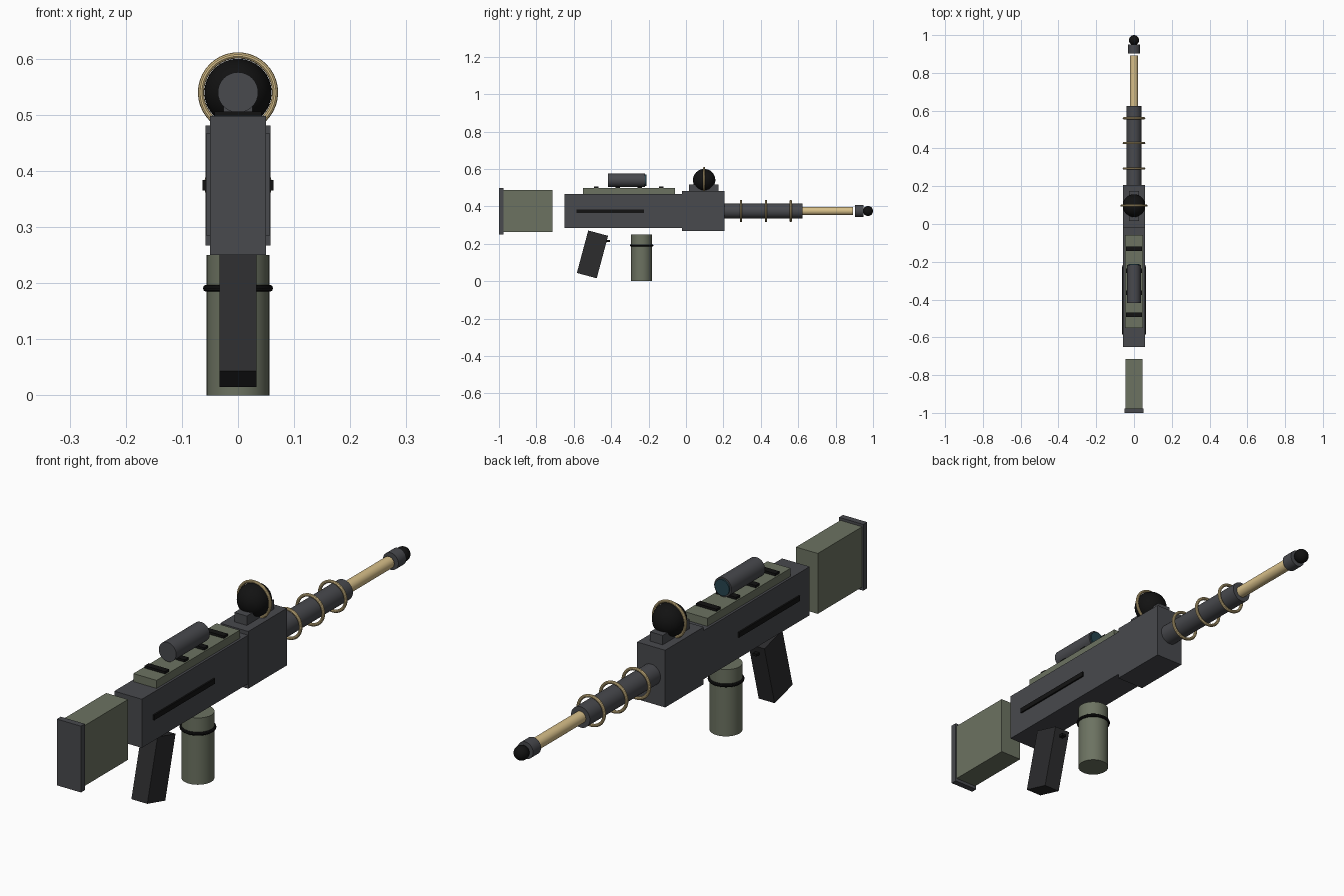
import bpy
from math import radians, pi

if "Cube" in bpy.data.objects:
    bpy.data.objects.remove(bpy.data.objects["Cube"])


def material(name, r, g, b):
    m = bpy.data.materials.new(name)
    m.diffuse_color = (r, g, b, 1)
    m.use_nodes = True
    m.node_tree.nodes["Principled BSDF"].inputs["Base Color"].default_value = m.diffuse_color
    return m


STEEL = material("dark_steel", 0.065, 0.067, 0.075)
GREEN = material("olive", 0.15, 0.17, 0.12)
GOLD = material("brass", 0.68, 0.52, 0.25)
BLACK = material("black", 0.006, 0.006, 0.006)
RUBBER = material("rubber", 0.025, 0.025, 0.027)
GLASS = material("lens_glass", 0.02, 0.06, 0.08)


def finish(name, mat, smooth=True):
    o = bpy.context.object
    o.name = name
    o.data.materials.append(mat)
    if smooth:
        bpy.ops.object.shade_smooth_by_angle(angle=radians(35))
    return o


def box(name, mat, x, y, z, tilt=0):
    """x, y, z are (min, max) pairs."""
    mid = [(a + b) / 2 for a, b in (x, y, z)]
    bpy.ops.mesh.primitive_cube_add(size=1, location=mid)
    o = bpy.context.object
    o.scale = [b - a for a, b in (x, y, z)]
    o.rotation_euler.x = tilt
    return finish(name, mat, False)


def rod(name, mat, y0, y1, z, r, sides=32):
    bpy.ops.mesh.primitive_cylinder_add(vertices=sides, radius=r, depth=y1 - y0,
                                        location=(0, (y0 + y1) / 2, z), rotation=(pi / 2, 0, 0))
    return finish(name, mat)


def ring(name, mat, y, z, R, r, upright=True):
    bpy.ops.mesh.primitive_torus_add(major_radius=R, minor_radius=r, major_segments=40, minor_segments=10,
                                     location=(0, y, z), rotation=(pi / 2 if upright else 0, 0, 0))
    return finish(name, mat)


def ball(name, mat, y, z, r):
    bpy.ops.mesh.primitive_uv_sphere_add(segments=32, ring_count=16, radius=r, location=(0, y, z))
    return finish(name, mat)


# Stock
box("stock", GREEN, (-.045, .045), (-.98, -.715), (.262, .488))
box("butt_plate", STEEL, (-.05, .05), (-1, -.977), (.25, .498))

# Receiver and front block
box("receiver", STEEL, (-.057, .057), (-.65, -.02), (.285, .467))
box("front_block", STEEL, (-.058, .058), (-.022, .206), (.267, .481))
for side, s in (("left", -1), ("right", 1)):
    box("side_slot_" + side, BLACK, (s * .06 - .003, s * .06 + .003), (-.585, -.225), (.365, .384))

# Top rail and sight
box("top_rail", GREEN, (-.048, .048), (-.55, -.058), (.465, .497))
for i in range(4):
    y = -.48 + i * .116
    box(f"rail_bar_{i}", BLACK, (-.042, .042), (y - .012, y + .012), (.49, .506))
rod("scope_tube", STEEL, -.417, -.218, .54, .036)
rod("scope_lens", GLASS, -.225, -.212, .54, .03)

# Orb on its mount
box("orb_mount", STEEL, (-.026, .026), (.015, .175), (.478, .516))
ball("orb", BLACK, .097, .54, .06)
ring("orb_ring", GOLD, .097, .54, .066, .0055)

# Barrel
BZ = .375
rod("barrel_shroud", STEEL, .2, .624, BZ, .039)
for i, y in enumerate((.294, .428, .56)):
    ring(f"barrel_ring_{i}", GOLD, y, BZ, .054, .006)
rod("inner_barrel", GOLD, .6, .893, BZ, .022)
rod("muzzle_collar", STEEL, .903, .95, BZ, .032)
ball("muzzle_tip", BLACK, .973, BZ, .027)

# Grip, trigger and canister
box("grip", RUBBER, (-.033, .033), (-.555, -.445), (.0255, .2605), radians(-15))
box("trigger", BLACK, (-.008, .008), (-.445, -.406), (.21, .219))
bpy.ops.mesh.primitive_cylinder_add(vertices=32, radius=.056, depth=.25, location=(0, -.237, .125))
finish("canister", GREEN)
ring("canister_band", BLACK, -.237, .191, .056, .0065, upright=False)
